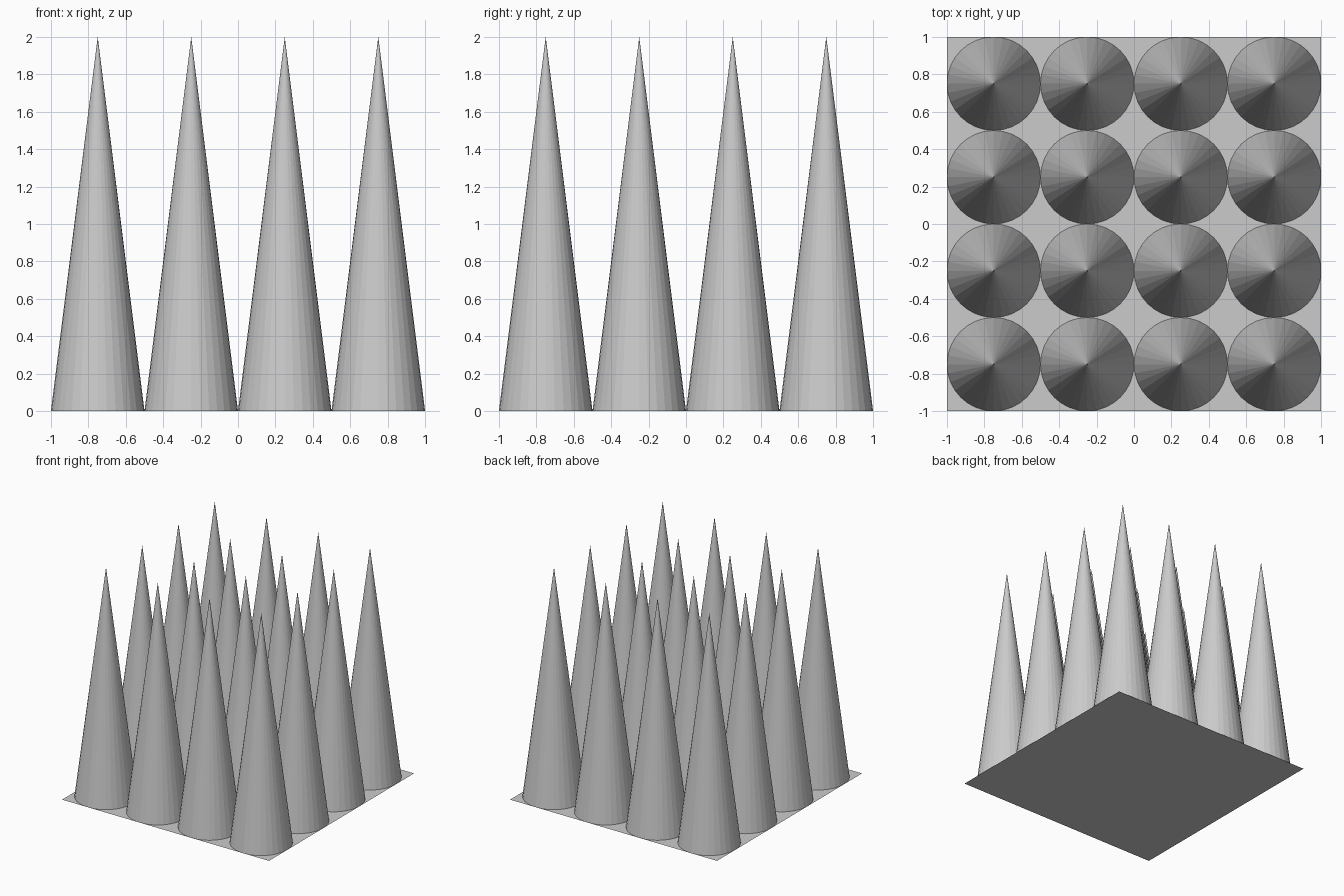
import bpy

if "Cube" in bpy.data.objects:
    bpy.data.objects.remove(bpy.data.objects["Cube"])

COUNT = 4          # spikes per side
PITCH = 0.5        # spacing, equal to the spike's base diameter
HEIGHT = 2.0

# Thin square base sheet
bpy.ops.mesh.primitive_plane_add(size=COUNT * PITCH, location=(0, 0, 0))
bpy.context.object.name = "base_sheet"

# One spike, open at the bottom where it meets the sheet
bpy.ops.mesh.primitive_cone_add(vertices=32, radius1=PITCH / 2, radius2=0,
                                depth=HEIGHT, end_fill_type='NOTHING')
spike = bpy.context.object
spike.name = "spike"
start = -(COUNT - 1) * PITCH / 2
spike.location = (start, start, HEIGHT / 2)

# Repeat the spike in a square grid
for axis, offset in (("x", (PITCH, 0, 0)), ("y", (0, PITCH, 0))):
    array = spike.modifiers.new("repeat_" + axis, 'ARRAY')
    array.count = COUNT
    array.use_relative_offset = False
    array.use_constant_offset = True
    array.constant_offset_displace = offset
